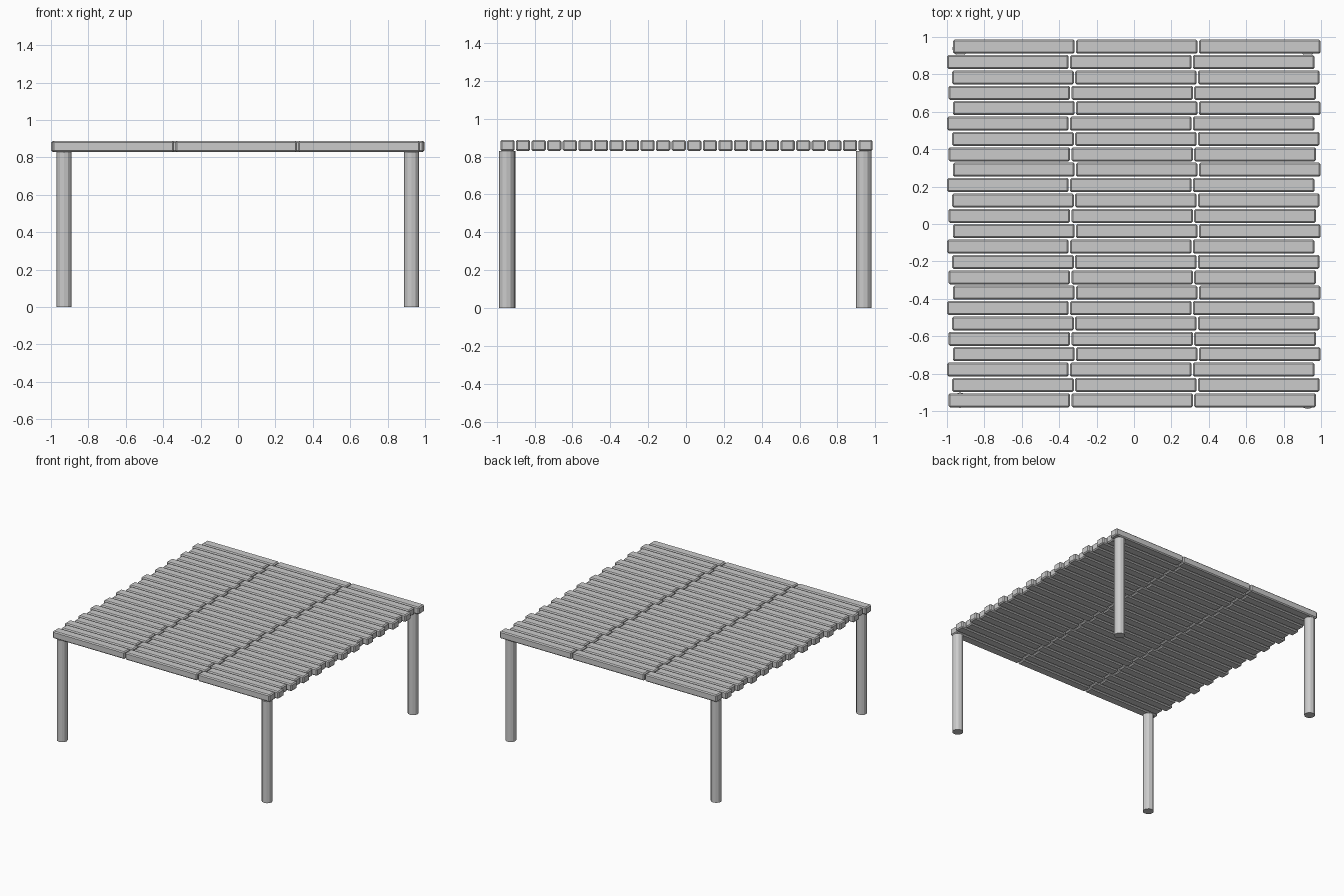
import bpy, bmesh, math
from mathutils import Matrix, Vector

if "Cube" in bpy.data.objects:
    bpy.data.objects.remove(bpy.data.objects["Cube"])

ROWS, PITCH_Y, TOP_ROW_Y = 24, 0.0822, 0.948
PLANK = Vector((0.65, 0.075, 0.059))
PITCH_X, PLANK_Z = 0.657, 0.8585
STAGGER = (0.015, -0.017, 0.010, -0.010)   # sideways shift, repeats every four rows


def finish(bm, name, location=(0, 0, 0)):
    mesh = bpy.data.meshes.new(name)
    bm.to_mesh(mesh)
    bm.free()
    obj = bpy.data.objects.new(name, mesh)
    obj.location = location
    bpy.context.collection.objects.link(obj)
    return obj


# Slatted top: three chamfered planks per row
for row in range(ROWS):
    bm = bmesh.new()
    for col in (-1, 0, 1):
        pos = Matrix.Translation((col * PITCH_X, 0, 0))
        bmesh.ops.create_cube(bm, size=1, matrix=pos @ Matrix.Diagonal((*PLANK, 1)))
    bmesh.ops.bevel(bm, geom=bm.edges[:], offset=0.008, segments=1, affect='EDGES')
    finish(bm, f"plank_row_{row + 1}",
           (STAGGER[row % 4], TOP_ROW_Y - row * PITCH_Y, PLANK_Z))

# Round posts at the corners
LEG_HEIGHT, LEG_RADIUS = 0.83, 0.041
for name, x, y in (("front_left_leg", -0.93, -0.942), ("front_right_leg", 0.928, -0.948),
                   ("back_left_leg", -0.93, 0.938), ("back_right_leg", 0.928, 0.938)):
    bm = bmesh.new()
    bmesh.ops.create_cone(bm, cap_ends=True, segments=12, radius1=LEG_RADIUS,
                          radius2=LEG_RADIUS, depth=LEG_HEIGHT)
    finish(bm, name, (x, y, LEG_HEIGHT / 2))
